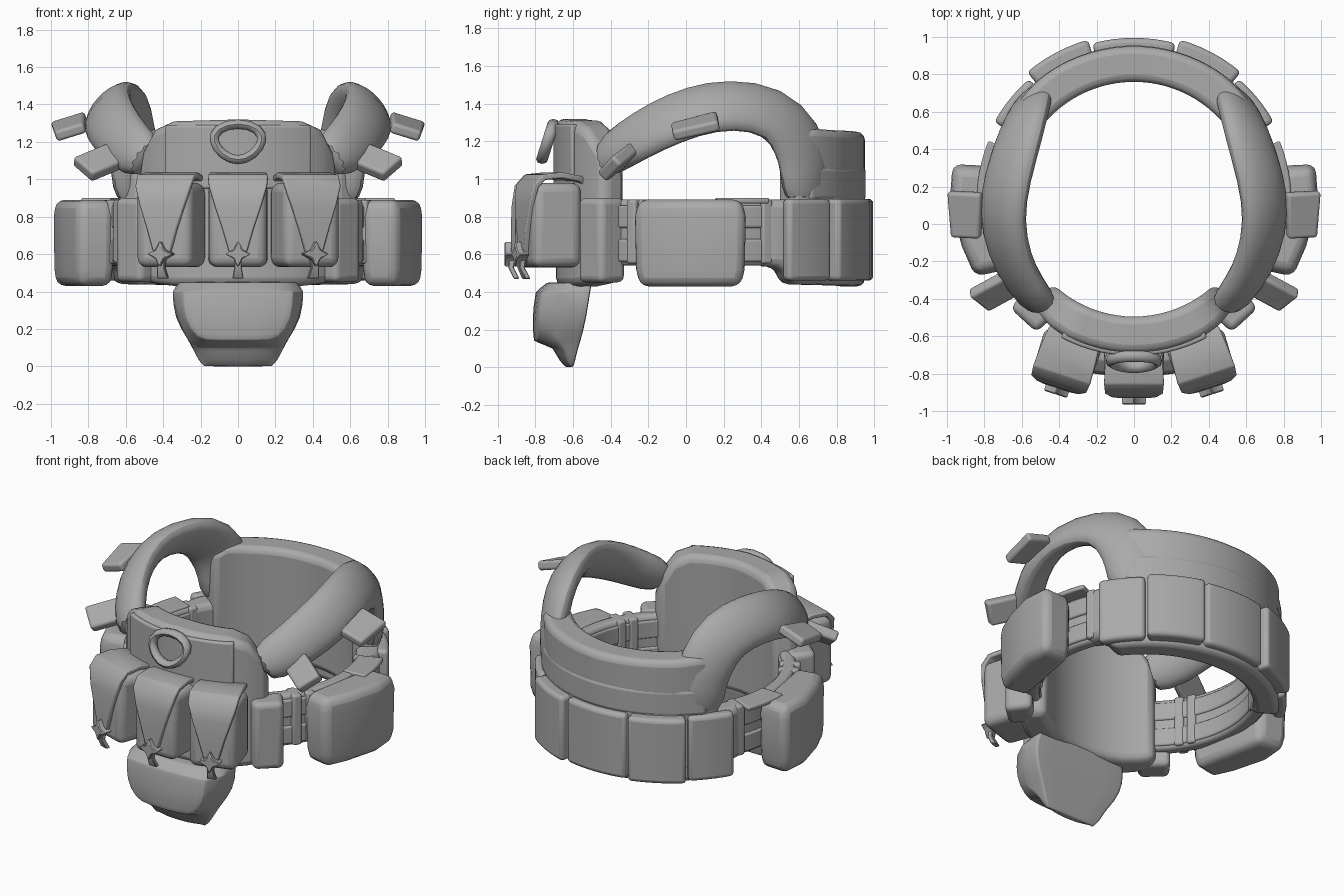
import bpy, bmesh
from math import sin, cos, pi, radians
from mathutils import Vector, Matrix, Euler

if "Cube" in bpy.data.objects:
    bpy.data.objects.remove(bpy.data.objects["Cube"])

grey = bpy.data.materials.new("cloth grey")
grey.use_nodes = True
COLOUR = (0.4, 0.4, 0.4, 1)
grey.diffuse_color = COLOUR
grey.node_tree.nodes["Principled BSDF"].inputs["Base Color"].default_value = COLOUR

CENTRE_Y = 0.13


def finish(name, bm, bevel=0.03, segments=3, matrix=None, subsurf=0):
    """Turn a bmesh into a smooth shaded, softly bevelled part."""
    if matrix:
        bm.transform(matrix)
    bmesh.ops.recalc_face_normals(bm, faces=bm.faces)
    mesh = bpy.data.meshes.new(name)
    bm.to_mesh(mesh)
    bm.free()
    mesh.materials.append(grey)
    ob = bpy.data.objects.new(name, mesh)
    bpy.context.collection.objects.link(ob)
    if bevel:
        mod = ob.modifiers.new("soft edges", 'BEVEL')
        mod.width, mod.segments, mod.angle_limit = bevel, segments, radians(35)
    if subsurf:
        mod = ob.modifiers.new("rounding", 'SUBSURF')
        mod.levels = mod.render_levels = subsurf
    bpy.ops.object.select_all(action='DESELECT')
    ob.select_set(True)
    bpy.context.view_layer.objects.active = ob
    bpy.ops.object.shade_smooth_by_angle(angle=radians(50))
    return ob


def loft(rings, closed=False):
    """Skin a series of equal point rings; cap the ends unless closed."""
    bm = bmesh.new()
    rows = [[bm.verts.new(p) for p in ring] for ring in rings]
    n = len(rows[0])
    for a, b in zip(rows, rows[1:] + rows[:1] if closed else rows[1:]):
        for i in range(n):
            j = (i + 1) % n
            bm.faces.new((a[i], a[j], b[j], b[i]))
    if not closed:
        bm.faces.new(rows[0])
        bm.faces.new(rows[-1])
    return bm


def polar(t, r, z):
    """Point on the body ring: t in degrees, 0 is front, 90 is +x."""
    return Vector((r * sin(radians(t)), CENTRE_Y - r * cos(radians(t)), z))


def arc(name, keys, r_in, bevel=0.03, step=4):
    """Curved slab around the body; keys are (angle, bottom, top, outer radius)."""
    rings = []
    for a, b in zip(keys, keys[1:]):
        count = max(1, round((b[0] - a[0]) / step))
        for k in range(count):
            rings.append([u + (v - u) * k / count for u, v in zip(a, b)])
    rings.append(keys[-1])
    return finish(name, loft([[polar(t, r_in, z0), polar(t, r, z0), polar(t, r, z1),
                               polar(t, r_in, z1)] for t, z0, z1, r in rings]), bevel)


def box(name, size, matrix, bevel=0.04, taper=1.0):
    bm = bmesh.new()
    bmesh.ops.create_cube(bm, size=1)
    for v in bm.verts:
        k = taper if v.co.y < 0 else 1
        v.co = Vector((v.co.x * size[0] * k, v.co.y * size[1], v.co.z * size[2]))
    return finish(name, bm, bevel, 4, matrix)


def place(t, r, z):
    """Frame on the body ring whose -y points outward."""
    return Matrix.Translation(polar(t, r, z)) @ Matrix.Rotation(radians(t), 4, 'Z')


def mirrored(half, middle=0):
    return [(2 * middle - k[0], *k[1:]) for k in reversed(half)] + half[1:]


# Front panel and its raised facing
arc("front_panel", mirrored([(0, .43, 1.32, .82), (26, .43, 1.31, .82), (34, .44, 1.27, .81),
                             (40, .45, 1.17, .79), (44, .46, 1.0, .77)]), .625, .05)
arc("front_facing", [(-28, .95, 1.29, .835), (28, .95, 1.29, .835)], .78, .012)

# Back panel with plain lining, back belt and its butted segments
arc("back_panel", mirrored([(180, .50, 1.25, .82), (215, .50, 1.26, .82), (228, .52, 1.27, .81),
                            (236, .56, 1.22, .79)], 180), .63, .04)
arc("back_yoke", mirrored([(180, .88, 1.07, .825), (230, .88, 1.07, .82)], 180), .75, .03)
arc("back_belt", mirrored([(180, .43, .89, .82), (236, .44, .89, .81), (241, .53, .89, .80),
                           (250, .54, .89, .76)], 180), .65, .04)
for a, b, r in ((165, 195, .865), (140, 164, .89), (196, 220, .89),
                (119, 139, .855), (221, 241, .855)):
    arc("back_segment", [(a, .46, .895, r), (b, .46, .895, r)], .78, .025)

# Lower pouch hanging under the front panel, with its hanging lip
rows = [(.45, .32, -.74, -.50), (.40, .35, -.80, -.51), (.26, .345, -.82, -.53),
        (.14, .265, -.81, -.56), (.10, .245, -.71, -.575), (.03, .21, -.67, -.59),
        (0, .18, -.64, -.60)]
rings = [[(-w, b, z), (-w, (f + b) / 2, z), (-w * .84, f + .03, z), (-w * .45, f, z),
          (w * .45, f, z), (w * .84, f + .03, z), (w, (f + b) / 2, z), (w, b, z)]
         for z, w, f, b in rows]
finish("lower_pouch", loft(rings), .02, 2, subsurf=1)

# Front magazine pouches with folded tapering flaps and star shaped toggles
flap_path = [(.2, .95, .10), (.13, 1.0, .145), (.02, 1.02, .155), (-.08, 1.01, .16),
             (-.125, .96, .155), (-.14, .86, .125), (-.145, .74, .085), (-.145, .6, .045)]
for x, y, turn in ((-.36, -.725, -18), (0, -.77, 0), (.36, -.725, 18)):
    frame = Matrix.Translation((x, y, 0)) @ Matrix.Rotation(radians(turn), 4, 'Z')
    box("front_pouch", (.325, .27, .45), frame @ Matrix.Translation((0, 0, .755)), .05, .95)
    strip = []
    for i, (y, z, w) in enumerate(flap_path):
        a = flap_path[max(i - 1, 0)]
        b = flap_path[min(i + 1, len(flap_path) - 1)]
        n = Vector((0, b[1] - a[1], a[0] - b[0])).normalized() * .016
        strip.append([Vector((sx * w, y, z)) + so * n
                      for sx, so in ((-1, 1), (1, 1), (1, -1), (-1, -1))])
    finish("pouch_flap", loft(strip), .008, 2, frame)
    star = []
    for y in (-.195, -.13):
        star.append([(rad * sin(i * pi / 4), y, .6 + rad * cos(i * pi / 4))
                     for i in range(8) for rad in (.035 if i % 2 else .07,)])
    finish("toggle_star", loft(star), .006, 1, frame)
    tail = [[(sx * w, y + sy, z) for sx, sy in ((-1, -.015), (1, -.015), (1, .015), (-1, .015))]
            for z, w, y in ((.6, .02, -.15), (.53, .02, -.16), (.47, .03, -.13))]
    finish("toggle_tail", loft(tail), .004, 1, frame)

# Pull handle on the chest, leaning out at the bottom
rings = []
for i in range(16):
    a = i * pi / 8
    c = Vector((.125 * cos(a) * (1 + .2 * sin(a)), -.735 + .03 * sin(a), 1.2 + .095 * sin(a)))
    out = Vector((cos(a), 0, sin(a)))
    rings.append([c + out * (.025 * cos(q)) + Vector((0, .032 * sin(q), 0))
                  for q in (k * pi / 4 for k in range(8))])
finish("chest_handle", loft(rings, closed=True), 0)

# Shoulder strap: centre, outward normal and half width at each station
strap = [((.55, .63, .86), (.75, .7, 0), .15), ((.55, .635, 1.06), (.75, .7, .05), .17),
         ((.57, .60, 1.21), (.8, .6, .3), .19), ((.61, .47, 1.365), (.75, .3, .6), .18),
         ((.68, .24, 1.40), (.75, .05, .65), .17), ((.71, .04, 1.365), (.75, -.05, .65), .17),
         ((.67, -.16, 1.28), (.75, -.2, .6), .165), ((.59, -.32, 1.185), (.7, -.4, .5), .15),
         ((.47, -.46, 1.09), (.6, -.6, .4), .13)]
points = [Vector(s[0]) for s in strap]
for s in (1, -1):
    flip = Matrix.Diagonal((s, 1, 1, 1))
    rings = []
    for i, (c, n, w) in enumerate(strap):
        tangent = (points[min(i + 1, len(points) - 1)] - points[max(i - 1, 0)]).normalized()
        side = tangent.cross(Vector(n)).normalized()
        n = side.cross(tangent).normalized()
        rings.append([points[i] + side * (w * cos(q)) + n * (.085 * sin(q))
                      for q in (k * pi / 6 for k in range(12))])
    finish("shoulder_strap", loft(rings), 0, matrix=flip, subsurf=1)

    # Tabs standing out from the strap
    for name, at, size, turn in (("lower_strap_tab", (.74, -.36, 1.09), (.24, .16, .07), (.7, .35, -.5)),
                                 ("upper_strap_tab", (.90, .05, 1.28), (.19, .25, .06), (.25, .3, .05))):
        box(name, size, flip @ Matrix.LocRotScale(Vector(at), Euler(turn), None), .018, .85)

    # Side belt with webbing bars and upright loops
    span = sorted((s * 40, s * 118))
    arc("side_belt", [(t, .54, .89, .75) for t in span], .665, .025)
    for z in (.62, .80):
        arc("webbing_bar", [(t, z - .06, z + .06, .765) for t in span], .655, .012)
    for t in (57, 64, 113):
        box("webbing_loop", (.06, .13, .34), place(s * t, .715, .72), .015)

    # Narrow pouch beside the front panel and large side pouch
    box("narrow_pouch", (.22, .17, .45), place(s * 42.5, .79, .675), .035, .85)
    pouch = [(.66, -.24), (.85, -.28), (.92, -.12), (.985, .12), (.97, .32), (.76, .31)]
    rings = [[(.8 + (x - .8) * k, .02 + (y - .02) * k, z) for x, y in pouch]
             for z, k in ((.43, .91), (.52, .98), (.8, 1), (.89, .93))]
    finish("side_pouch", loft(rings), .045, 3, flip)
    arc("pouch_top_strap", [(t, .87, .9, .84) for t in sorted((s * 92, s * 112))], .68, .01)
